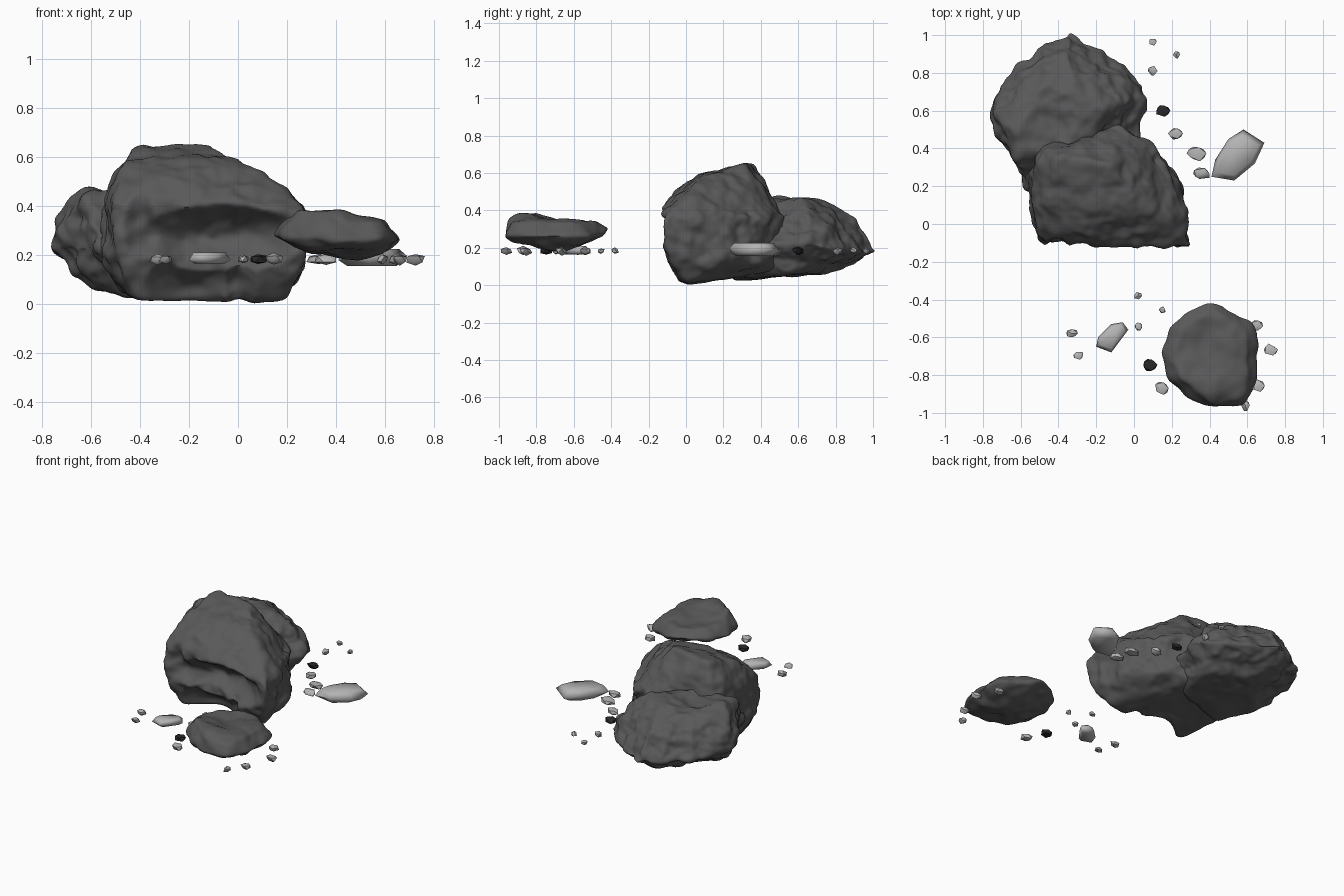
import bpy, bmesh, random
from mathutils import Vector, noise
from mathutils.bvhtree import BVHTree

random.seed(4)


def material(name, v):
    m = bpy.data.materials.new(name)
    m.diffuse_color = (v, v, v, 1)
    return m


STONE, PALE, DARK = material("stone", 0.1), material("pale_stone", 0.45), material("dark_stone", 0.02)


def finish(name, bm, mat, angle):
    me = bpy.data.meshes.new(name)
    bmesh.ops.recalc_face_normals(bm, faces=bm.faces)
    bm.to_mesh(me)
    bm.free()
    me.materials.append(mat)
    ob = bpy.data.objects.new(name, me)
    bpy.context.collection.objects.link(ob)
    bpy.ops.object.select_all(action='DESELECT')
    ob.select_set(True)
    bpy.context.view_layer.objects.active = ob
    bpy.ops.object.shade_smooth_by_angle(angle=angle)
    return ob


def hull(points):
    bm = bmesh.new()
    for p in points:
        bm.verts.new(p)
    bmesh.ops.convex_hull(bm, input=bm.verts)
    loose = [v for v in bm.verts if not v.link_faces]
    bmesh.ops.delete(bm, geom=loose, context='VERTS')
    return bm


def rock(name, points, lumps, dents=(), detail=6, worn=True):
    """Wrap a fine sphere on a coarse hull, soften it, press dents in, add lumps."""
    core = hull(points)
    tree = BVHTree.FromBMesh(core)
    co = [v.co.copy() for v in core.verts]
    core.free()
    lo = Vector([min(c[i] for c in co) for i in range(3)])
    hi = Vector([max(c[i] for c in co) for i in range(3)])
    mid, size = (lo + hi) / 2, hi - lo
    bm = bmesh.new()
    bmesh.ops.create_icosphere(bm, subdivisions=detail, radius=1)
    for v in bm.verts:
        d = Vector([v.co[i] * size[i] for i in range(3)]).normalized()
        hit = tree.ray_cast(mid, d)[0]
        v.co = hit if hit else mid
    for _ in range(3):
        bmesh.ops.smooth_vert(bm, verts=bm.verts, factor=0.5,
                              use_axis_x=True, use_axis_y=True, use_axis_z=True)
    bm.normal_update()
    moves = []
    for v in bm.verts:
        # the worn base and top stay smoother
        rough = min(1, max(0.2, v.co.z / 0.15)) if worn else 1
        if v.co.z > .4:
            rough = .65
        off = v.normal * rough * sum(a * noise.noise(v.co * f) for f, a in lumps)
        for c, r, push in dents:
            q = Vector([(v.co[i] - c[i]) / r[i] for i in range(3)]).length
            if q < 1:
                off += Vector(push) * (1 - q * q) ** 1.2
        moves.append(off)
    for v, off in zip(bm.verts, moves):
        v.co += off
    return finish(name, bm, STONE, 1.2)


# Tall front boulder: sloping top facets, overhang, arched worn base
rock("front_boulder", [
    (-.51, -.09, .40), (-.20, -.11, .41), (.10, -.13, .40), (.31, -.13, .36),
    (-.30, -.05, .52), (-.46, .08, .57), (-.20, .08, .60), (.04, .09, .58),
    (-.41, .36, .655), (-.12, .31, .65), (-.53, .30, .50), (-.51, .42, .42),
    (-.30, .46, .42), (-.08, .52, .37), (.09, .43, .36), (.21, .25, .36),
    (.28, .05, .37), (.17, .05, .49), (-.50, -.11, .20), (-.42, -.04, .01),
    (0, -.06, .03), (.05, .02, 0), (.20, 0, .01), (.27, -.11, .16),
    (.25, .20, .12), (.10, .40, .12), (-.10, .50, .08), (-.50, .30, .06),
    (-.57, .20, .22), (-.54, .0, .2)],
    [(6, .02), (13, .022), (24, .008)],
    [((-.07, -.12, .27), (.34, .28, .14), (0, .16, 0)),
     ((-.18, -.08, .06), (.21, .24, .15), (0, .13, .01)),
     ((.01, -.08, .06), (.06, .25, .14), (0, .05, .03)),
     ((-.40, -.10, .30), (.07, .2, .16), (0, .05, 0))])

# Lower, broader boulder behind it
rock("back_boulder", [
    (-.34, 1.03, .18), (-.21, .945, .18), (-.13, .84, .20), (.05, .75, .20),
    (.08, .65, .22), (.05, .46, .22), (-.55, .16, .22), (-.66, .33, .22),
    (-.765, .56, .23), (-.71, .72, .22), (-.62, .83, .20), (-.48, .93, .19),
    (-.65, .52, .485), (-.50, .65, .46), (-.33, .72, .465), (-.15, .62, .46),
    (-.03, .66, .37), (-.35, .86, .40), (-.55, .78, .38), (-.63, .35, .45),
    (-.34, .95, .31), (-.30, .40, .46), (-.45, .25, .02), (-.60, .45, .06),
    (-.35, .80, .07), (-.05, .60, .06), (-.10, .35, .04), (-.71, .55, .42)],
    [(5, .022), (12, .026), (24, .01)],
    [((.02, .53, .3), (.10, .09, .3), (-.05, 0, 0)),
     ((-.45, .55, .5), (.14, .18, .2), (0, 0, -.04))])

# Flat stone lying apart in front
rock("small_boulder", [
    (.40, -.405, .30), (.29, -.45, .30), (.21, -.53, .29), (.135, -.66, .28),
    (.18, -.82, .27), (.29, -.93, .27), (.44, -.975, .25), (.58, -.965, .26),
    (.66, -.83, .26), (.67, -.68, .26), (.64, -.52, .26), (.50, -.46, .25),
    (.18, -.70, .35), (.25, -.82, .395), (.28, -.55, .36), (.42, -.85, .39),
    (.60, -.80, .345), (.59, -.56, .335), (.42, -.45, .345), (.42, -.955, .36),
    (.58, -.93, .33), (.28, -.88, .23), (.45, -.68, .185), (.58, -.75, .20),
    (.57, -.54, .215), (.28, -.60, .22), (.50, -.92, .22)],
    [(7, .018), (15, .01)],
    [((.38, -.66, .38), (.17, .18, .1), (0, 0, -.03))], detail=5, worn=False)


# Two flat slabs
def slab(name, outline, z0, z1):
    cx = sum(p[0] for p in outline) / len(outline)
    cy = sum(p[1] for p in outline) / len(outline)
    pts = []
    for i, (x, y) in enumerate(outline):
        pts.append((x, y, z0 + (z1 - z0) * (.35 + .25 * (i % 2))))
        for z, k in ((z1, .78), (z0, .72)):
            pts.append((cx + (x - cx) * k, cy + (y - cy) * k, z))
    finish(name, hull(pts), PALE, 1.3)


slab("large_slab", [(.41, .25), (.53, .23), (.64, .32), (.69, .43),
                    (.58, .50), (.50, .45), (.43, .34)], .155, .225)
slab("small_slab", [(-.20, -.65), (-.12, -.68), (-.03, -.56), (-.06, -.52),
                    (-.12, -.53), (-.19, -.60)], .165, .21)

# Scattered pebbles: x, y, half width, half depth
pebbles = [
    (.10, .965, .022, .02), (.225, .895, .018, .02), (.10, .81, .026, .026),
    (.22, .48, .038, .032), (.33, .375, .055, .04), (.36, .265, .05, .033),
    (.02, -.38, .02, .02), (.15, -.455, .018, .018), (.025, -.54, .025, .023),
    (-.33, -.58, .03, .026), (-.295, -.695, .03, .024), (.145, -.87, .037, .033),
    (.65, -.54, .032, .03), (.725, -.665, .035, .03), (.66, -.855, .03, .035),
    (.59, -.96, .022, .03), (.15, .60, .042, .032), (.08, -.745, .04, .033)]
for i, (x, y, rx, ry) in enumerate(pebbles):
    bm = bmesh.new()
    bmesh.ops.create_icosphere(bm, subdivisions=1, radius=1)
    rz = min(.024, .008 + rx * .45)
    for v in bm.verts:
        c = v.co * random.uniform(.8, 1.25)
        v.co = (x + c.x * rx, y + c.y * ry, .183 + c.z * rz)
    finish(f"pebble_{i + 1}", bm, DARK if i > 15 else PALE, .7)
